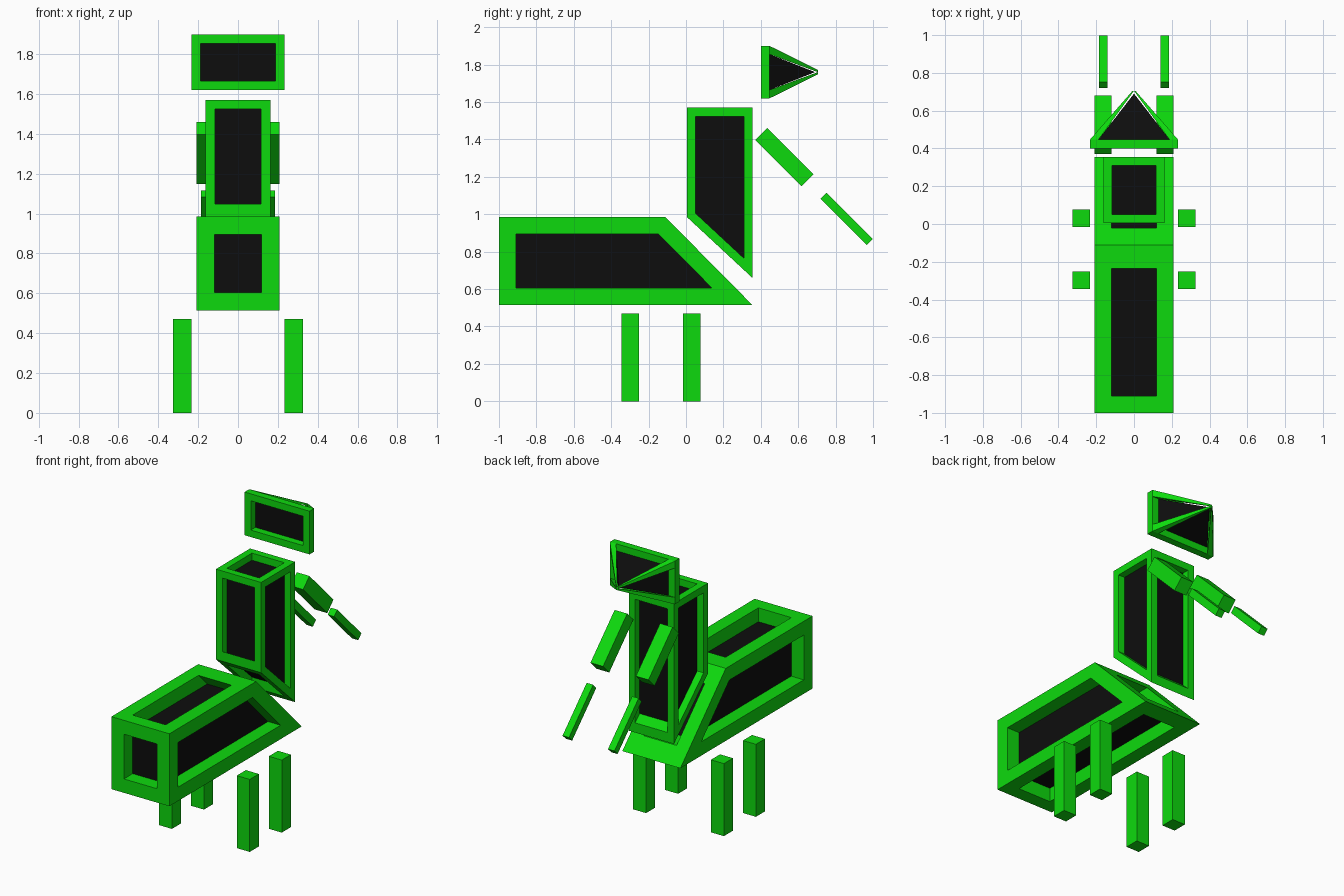
import bpy, bmesh, math
from mathutils import Vector, Matrix

if "Cube" in bpy.data.objects:
    bpy.data.objects.remove(bpy.data.objects["Cube"])


def material(name, color):
    m = bpy.data.materials.new(name)
    m.diffuse_color = (*color, 1)
    m.use_nodes = True
    m.node_tree.nodes["Principled BSDF"].inputs["Base Color"].default_value = m.diffuse_color
    return m


GREEN = material("bright_green", (0.004, 0.70, 0.004))
BLACK = material("black", (0.004, 0.004, 0.004))


def finish(bm, name, mats):
    bmesh.ops.recalc_face_normals(bm, faces=bm.faces)
    me = bpy.data.meshes.new(name)
    bm.to_mesh(me)
    bm.free()
    for m in mats:
        me.materials.append(m)
    ob = bpy.data.objects.new(name, me)
    bpy.context.collection.objects.link(ob)
    return ob


def box(name, center, size, tilt=0):
    bm = bmesh.new()
    bmesh.ops.create_cube(bm, size=1)
    bm.transform(Matrix.Translation(center) @ Matrix.Rotation(tilt, 4, 'X')
                 @ Matrix.Diagonal((*size, 1)))
    return finish(bm, name, [GREEN])


def meet(planes):
    """Point where three planes (normal, distance) cross."""
    return Matrix([n for n, d in planes]).inverted() @ Vector([d for n, d in planes])


def framed_prism(name, profile, half, t):
    """Side profile (y, z) widened along x, with every face opened as a
    window between bars of thickness t, down to a black core."""
    k = len(profile)
    pts = [Vector((s * half, y, z)) for s in (-1, 1) for y, z in profile]
    faces = [list(range(k)), list(range(k, 2 * k))]
    faces += [[i, (i + 1) % k, k + (i + 1) % k, k + i] for i in range(k)]
    middle = sum(pts, Vector()) / len(pts)
    planes = []
    for f in faces:
        n = (pts[f[1]] - pts[f[0]]).cross(pts[f[2]] - pts[f[0]]).normalized()
        if n.dot(pts[f[0]] - middle) < 0:
            n = -n
        planes.append((n, n.dot(pts[f[0]])))
    inner = [(n, d - t) for n, d in planes]
    bm = bmesh.new()
    for a, f in enumerate(faces):
        loops = [[], [], []]                 # outer edge, window edge, core
        for v in f:
            g, h = [b for b, o in enumerate(faces) if v in o and b != a]
            spots = (pts[v], meet([planes[a], inner[g], inner[h]]),
                     meet([inner[a], inner[g], inner[h]]))
            for loop, p in zip(loops, spots):
                loop.append(bm.verts.new(p))
        for lo, hi in zip(loops, loops[1:]):
            for i in range(len(f)):
                j = (i + 1) % len(f)
                bm.faces.new((lo[i], lo[j], hi[j], hi[i]))
        bm.faces.new(loops[2]).material_index = 1
    bmesh.ops.remove_doubles(bm, verts=bm.verts, dist=0.0005)
    return finish(bm, name, [GREEN, BLACK])


# Body and torso
framed_prism("body", [(-1, .515), (-1, .985), (-.11, .985), (.355, .515)], .208, .09)
framed_prism("torso", [(0.005, .985), (0.005, 1.57), (.355, 1.57), (.355, .66)], .162, .046)

# Head: open rectangular rim, four tapering bars and a black pyramid core
W, H, ZC, T = .233, .14, 1.76, .045
Y0, Y1, TIP = .40, .447, .705
for s, side in ((-1, "left"), (1, "right")):
    box("head_rim_" + side, (s * (W - T / 2), (Y0 + Y1) / 2, ZC), (T, Y1 - Y0, 2 * H))
    level = "top" if s > 0 else "bottom"
    box("head_rim_" + level, (0, (Y0 + Y1) / 2, ZC + s * (H - T / 2)),
        (2 * (W - T), Y1 - Y0, T))
    for u, row in ((-1, "lower"), (1, "upper")):
        bm = bmesh.new()
        ends = [[bm.verts.new((s * x, y, ZC + u * z))
                 for x, z in ((a, c), (b, c), (b, d), (a, d))]
                for y, a, b, c, d in ((Y1, W - T, W, H - T, H),
                                      (TIP, 0, .008, 0, .012))]
        for e in ends:
            bm.faces.new(e)
        for i in range(4):
            j = (i + 1) % 4
            bm.faces.new((ends[0][i], ends[0][j], ends[1][j], ends[1][i]))
        finish(bm, f"head_bar_{row}_{side}", [GREEN])

bm = bmesh.new()
base = [bm.verts.new((x * (W - T), Y1, ZC + z * (H - T)))
        for x, z in ((-1, -1), (1, -1), (1, 1), (-1, 1))]
apex = bm.verts.new((0, TIP - .015, ZC))
bm.faces.new(base)
for i in range(4):
    bm.faces.new((base[i], base[(i + 1) % 4], apex))
finish(bm, "head_core", [BLACK])

# Arms and legs, mirrored
for s, side in ((-1, "left"), (1, "right")):
    box("upper_arm_" + side, (s * .163, .526, 1.305), (.09, .35, .09), -math.pi / 4)
    box("forearm_" + side, (s * .163, .859, .975), (.046, .35, .046), -math.pi / 4)
    for y, end in ((-.298, "front"), (.03, "back")):
        box(f"leg_{end}_{side}", (s * .279, y, .235), (.093, .093, .47))
